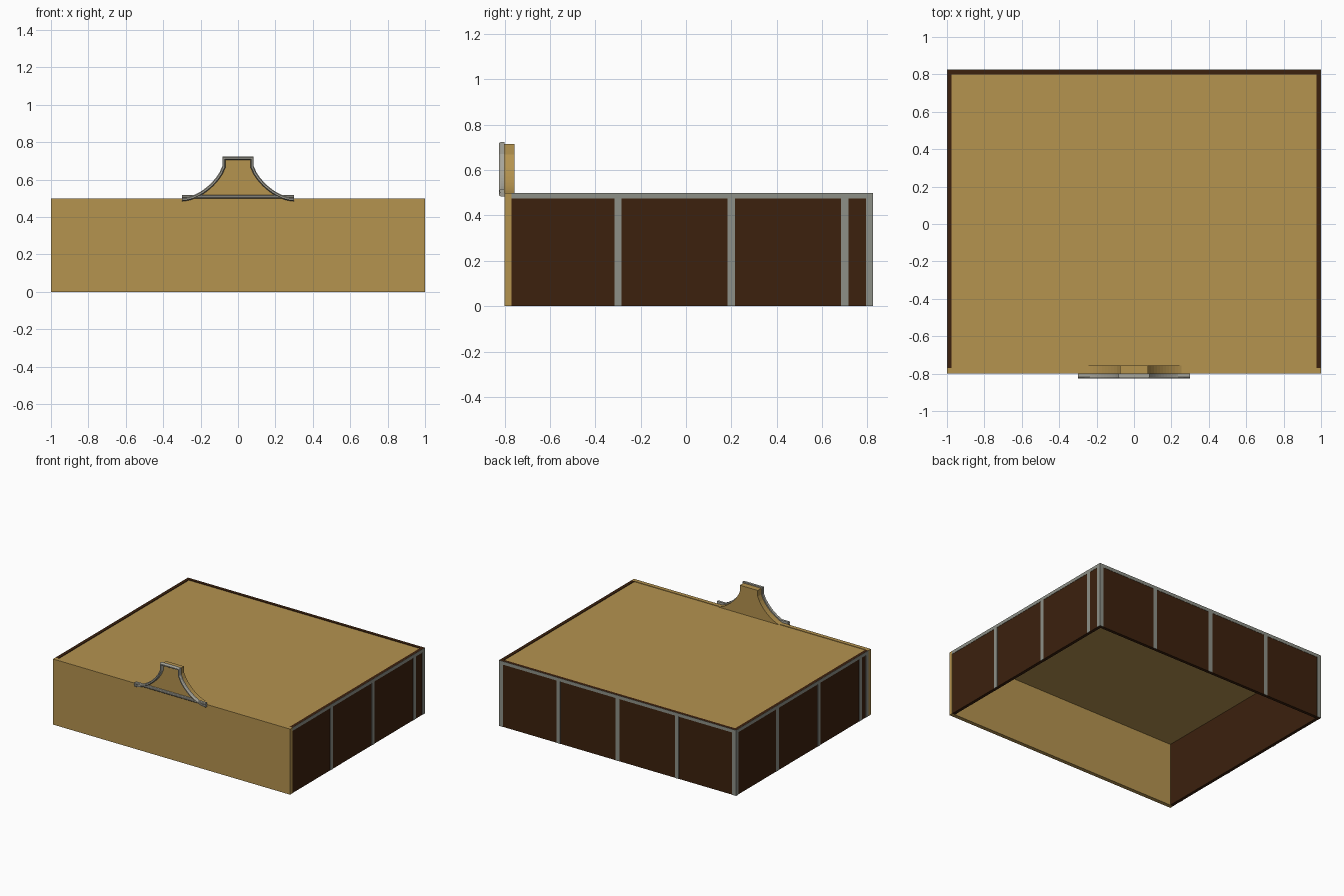
import bpy, bmesh, math
from mathutils import Vector

if "Cube" in bpy.data.objects:
    bpy.data.objects.remove(bpy.data.objects["Cube"])


def mat(name, rgb):
    m = bpy.data.materials.new(name)
    m.diffuse_color = (*rgb, 1)
    m.use_nodes = True
    m.node_tree.nodes["Principled BSDF"].inputs["Base Color"].default_value = m.diffuse_color
    return m


TAN = mat("tan_plaster", (0.462, 0.292, 0.078))
BROWN = mat("dark_brown_panel", (0.045, 0.015, 0.004))
GREY = mat("grey_batten", (0.27, 0.28, 0.242))
PALE = mat("pale_grey_moulding", (0.39, 0.38, 0.325))


def finish(name, bm, m):
    bmesh.ops.recalc_face_normals(bm, faces=bm.faces)
    me = bpy.data.meshes.new(name)
    bm.to_mesh(me)
    bm.free()
    me.materials.append(m)
    ob = bpy.data.objects.new(name, me)
    bpy.context.collection.objects.link(ob)
    return ob


def box(name, x, y, z, m):
    bm = bmesh.new()
    bmesh.ops.create_cube(bm, size=1)
    for v in bm.verts:
        v.co = [(a[0] + a[1]) / 2 + c * (a[1] - a[0]) for a, c in zip((x, y, z), v.co)]
    return finish(name, bm, m)


def sweep(name, path, section, m):
    """Sweep a closed (offset, y) section along an x-z path with mitred corners."""
    bm = bmesh.new()
    pts = [Vector(p) for p in path]
    rings = []
    for i, p in enumerate(pts):
        a = (p - pts[i - 1]).normalized() if i else (pts[1] - p).normalized()
        b = (pts[i + 1] - p).normalized() if i < len(pts) - 1 else a
        na, nb = Vector((-a.y, a.x)), Vector((-b.y, b.x))
        n = (na + nb).normalized()
        n /= n.dot(na)
        rings.append([bm.verts.new((p.x + n.x * o, y, p.y + n.y * o)) for o, y in section])
    k = len(section)
    for r, s in zip(rings, rings[1:]):
        for j in range(k):
            bm.faces.new((r[j], r[(j + 1) % k], s[(j + 1) % k], s[j]))
    bm.faces.new(rings[0])
    bm.faces.new(rings[-1])
    return finish(name, bm, m)


# Shell: front wall, thin brown walls, recessed roof, open underside
E = 0.002
box("front_wall", (-1, 1), (-0.8, -0.77), (0, 0.5), TAN)
box("back_wall", (-1 + E, 1 - E), (0.8, 0.825 - E), (0, 0.5), BROWN)
for s, n in ((1, "right"), (-1, "left")):
    xs = sorted((s * 0.975, s * (1 - E)))
    box(n + "_wall", xs, (-0.77, 0.8), (0, 0.5), BROWN)
box("roof", (-0.975, 0.975), (-0.77, 0.8), (0.485, 0.496), TAN)

# Battens on the side walls
W = 0.016
battens = {"right": (1, (-0.3, 0.2, 0.7, 0.809)),
           "left": (-1, (0.325, -0.175, -0.675, 0.809, -0.754))}
for n, (s, ys) in battens.items():
    xs = sorted((s * (1 - E), s))
    box(n + "_top_batten", xs, (-0.77, 0.825), (0.475, 0.5), GREY)
    for i, y in enumerate(ys):
        box(f"{n}_batten_{i}", xs, (y - W, y + W), (0, 0.475), GREY)

# Battens on the back wall
yb = (0.825 - E, 0.825)
box("back_top_batten", (-1 + E, 1 - E), yb, (0.475, 0.5), GREY)
for i, x in enumerate((-0.982, -0.5, 0, 0.5, 0.982)):
    box(f"back_batten_{i}", (x - W, x + W), yb, (0, 0.475), GREY)


# Flared crest outline: right half from tail to top, then mirrored
def flare(x):
    t = (0.3 - x) / 0.225
    r = 0.229
    circ = r - math.sqrt(max(r * r - (0.3 - x) ** 2, 0))
    return 0.493 + 0.5 * (circ + 0.165 * t ** 1.7)


N = 14
half = [(0.3 - 0.225 * i / N, flare(0.3 - 0.225 * i / N)) for i in range(N + 1)]
half.append((0.075, 0.715))
outline = half + [(-x, z) for x, z in reversed(half)]

# Tan crest board standing behind the moulding
bm = bmesh.new()
board = [(0.255, 0.5)] + [p for p in outline if p[1] > 0.503] + [(-0.255, 0.5)]
f = bm.faces.new([bm.verts.new((x, -0.803, z)) for x, z in board])
ext = bmesh.ops.extrude_face_region(bm, geom=[f])["geom"]
for v in ext:
    if isinstance(v, bmesh.types.BMVert):
        v.co.y = -0.757
finish("crest_board", bm, TAN)

# Chamfered moulding around the crest and along its base
section = [(-0.009, -0.8), (0.009, -0.8), (0.009, -0.817), (0.004, -0.825),
           (-0.004, -0.825), (-0.009, -0.817)]
sweep("crest_moulding", outline, section, PALE)
base = [(o, max(y, -0.822)) for o, y in section]
sweep("crest_base_moulding", [(0.3, 0.508), (-0.3, 0.508)], base, PALE)
